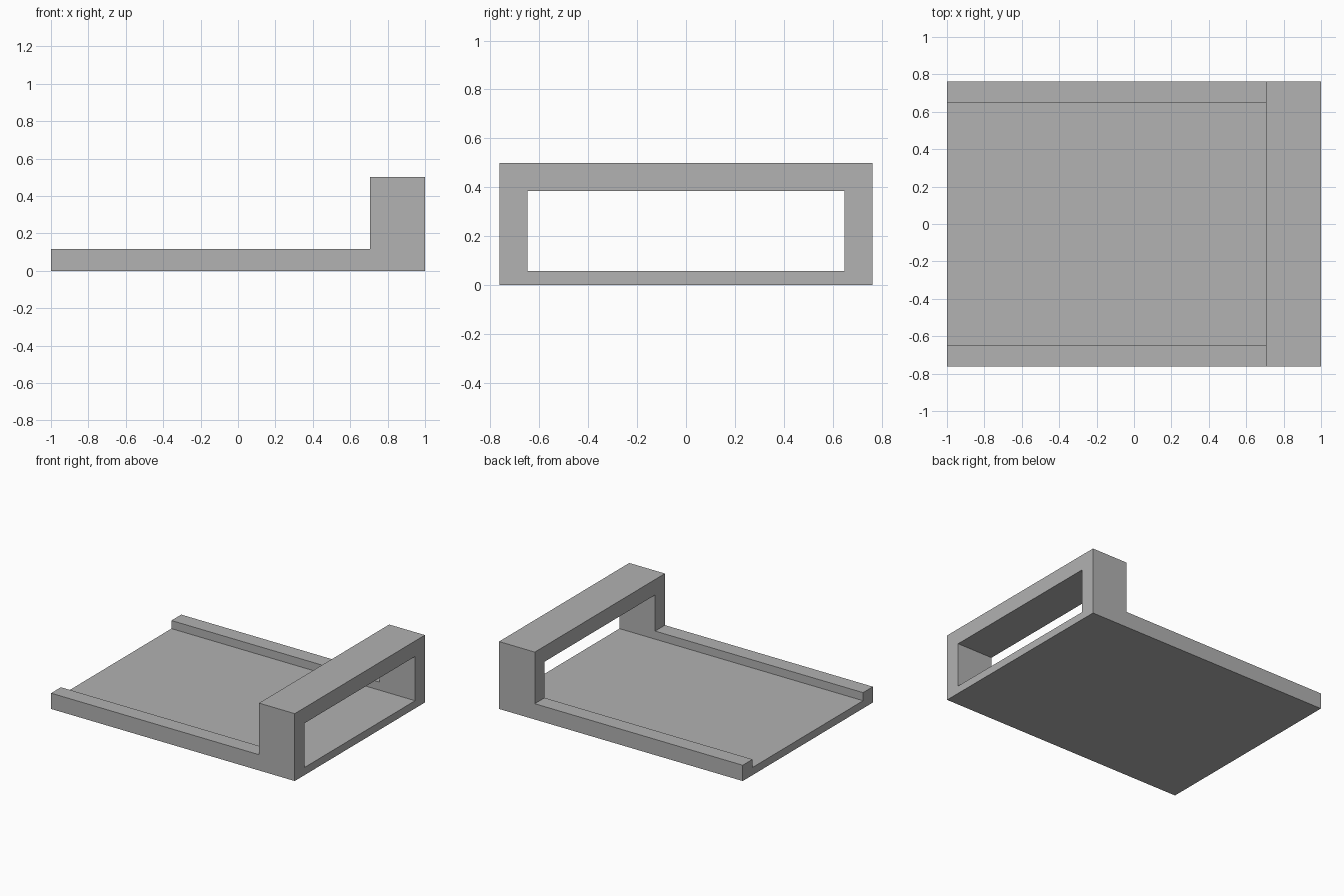
import bpy
import bmesh

default = bpy.data.objects.get("Cube")
if default:
    bpy.data.objects.remove(default, do_unlink=True)

HALF_X, HALF_Y = 1.0, 0.763
HANDLE_X, RAIL_Z, TOP_Z = 0.707, 0.117, 0.5     # handle start, rail height, handle top
INNER_Y, FLOOR_Z, OPENING_Z = 0.648, 0.057, 0.385

grey = bpy.data.materials.new("plain grey")
grey.use_nodes = True
colour = (0.445, 0.445, 0.445, 1)
grey.diffuse_color = colour
grey.node_tree.nodes["Principled BSDF"].inputs["Base Color"].default_value = colour


def extrude_profile(name, profile, half_depth):
    """Extrude an x-z outline along y, centred on y = 0."""
    bm = bmesh.new()
    face = bm.faces.new([bm.verts.new((x, -half_depth, z)) for x, z in profile])
    new = bmesh.ops.extrude_face_region(bm, geom=[face])["geom"]
    moved = [v for v in new if isinstance(v, bmesh.types.BMVert)]
    bmesh.ops.translate(bm, verts=moved, vec=(0, 2 * half_depth, 0))
    bmesh.ops.recalc_face_normals(bm, faces=bm.faces)
    mesh = bpy.data.meshes.new(name)
    bm.to_mesh(mesh)
    bm.free()
    mesh.materials.append(grey)
    obj = bpy.data.objects.new(name, mesh)
    bpy.context.collection.objects.link(obj)
    return obj


# Tray with raised handle, as one L-shaped side outline
tray = extrude_profile("tray_with_handle", [
    (-HALF_X, 0), (HALF_X, 0), (HALF_X, TOP_Z),
    (HANDLE_X, TOP_Z), (HANDLE_X, RAIL_Z), (-HALF_X, RAIL_Z)], HALF_Y)

# One channel leaves the floor, both side rails and the handle opening
reach = HALF_X + 0.2
cutter = extrude_profile("channel_cutter", [
    (-reach, FLOOR_Z), (reach, FLOOR_Z),
    (reach, OPENING_Z), (-reach, OPENING_Z)], INNER_Y)
cutter.hide_render = True

cut = tray.modifiers.new("channel", 'BOOLEAN')
cut.operation = 'DIFFERENCE'
cut.solver = 'EXACT'
cut.object = cutter
bpy.context.view_layer.objects.active = tray
bpy.ops.object.modifier_apply(modifier=cut.name)
bpy.data.objects.remove(cutter, do_unlink=True)
